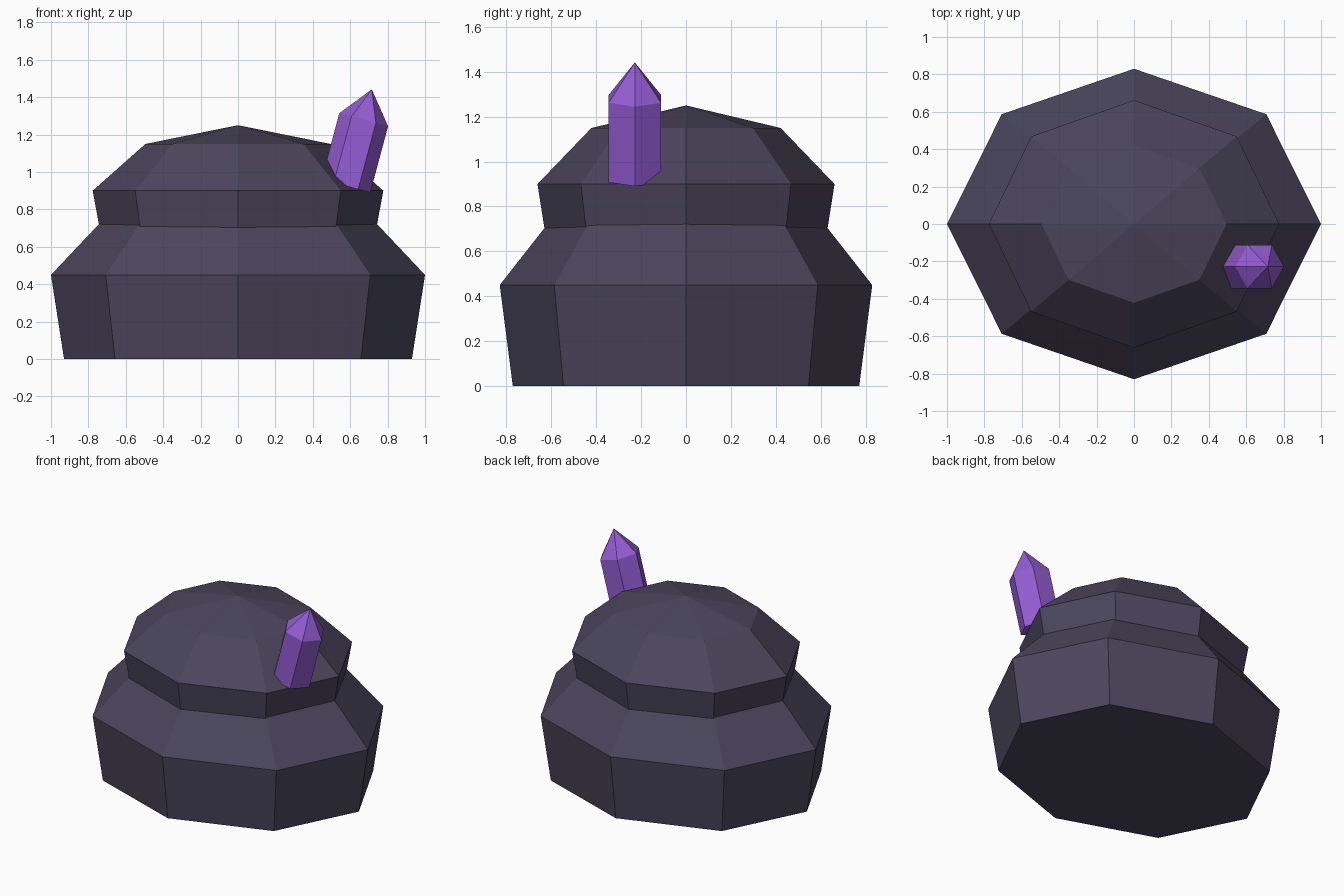
import bpy, bmesh, math
from mathutils import Matrix, Vector

cube = bpy.data.objects.get("Cube")
if cube:
    bpy.data.objects.remove(cube, do_unlink=True)


def material(name, rgb):
    mat = bpy.data.materials.new(name)
    mat.use_nodes = True
    mat.diffuse_color = (*rgb, 1)
    bsdf = next(n for n in mat.node_tree.nodes if n.type == 'BSDF_PRINCIPLED')
    bsdf.inputs["Base Color"].default_value = (*rgb, 1)
    return mat


def pointed_prism(name, sides, profile, tip, transform, mat):
    """Stack regular rings (radius, height), close the base and end in a point."""
    bm = bmesh.new()
    rings = []
    for radius, z in profile:
        angles = [math.tau * i / sides for i in range(sides)]
        rings.append([bm.verts.new((radius * math.cos(a), radius * math.sin(a), z))
                      for a in angles])
    apex = bm.verts.new((0, 0, tip))
    bm.faces.new(rings[0][::-1])
    for i in range(sides):
        j = (i + 1) % sides
        for low, high in zip(rings, rings[1:]):
            bm.faces.new((low[i], low[j], high[j], high[i]))
        bm.faces.new((rings[-1][i], rings[-1][j], apex))
    bm.transform(transform)
    bmesh.ops.recalc_face_normals(bm, faces=bm.faces)
    mesh = bpy.data.meshes.new(name)
    bm.to_mesh(mesh)
    bm.free()
    mesh.materials.append(mat)
    obj = bpy.data.objects.new(name, mesh)
    bpy.context.collection.objects.link(obj)
    return obj


stone = material("dark stone", (0.070, 0.060, 0.107))
violet = material("violet crystal", (0.30, 0.108, 0.66))

# Two stacked boulders sharing one faceted shape
boulder = [(0.93, 0), (1, 0.45), (0.637, 0.834)]
boulder_tip = 0.988
pointed_prism("lower_boulder", 8, boulder, boulder_tip,
              Matrix.Diagonal((1, 0.83, 1, 1)), stone)
pointed_prism("upper_boulder", 8, boulder, boulder_tip,
              Matrix.Translation((0, 0, 0.607)) @ Matrix.Diagonal((0.777, 0.662, 0.651, 1)),
              stone)

# Leaning six-sided crystal
lean = Matrix.Rotation(math.radians(15), 4, 'Y')
pointed_prism("crystal", 6, [(0.135, 0), (0.135, 0.367)], 0.535,
              Matrix.Translation((0.577, -0.228, 0.925)) @ lean, violet)
